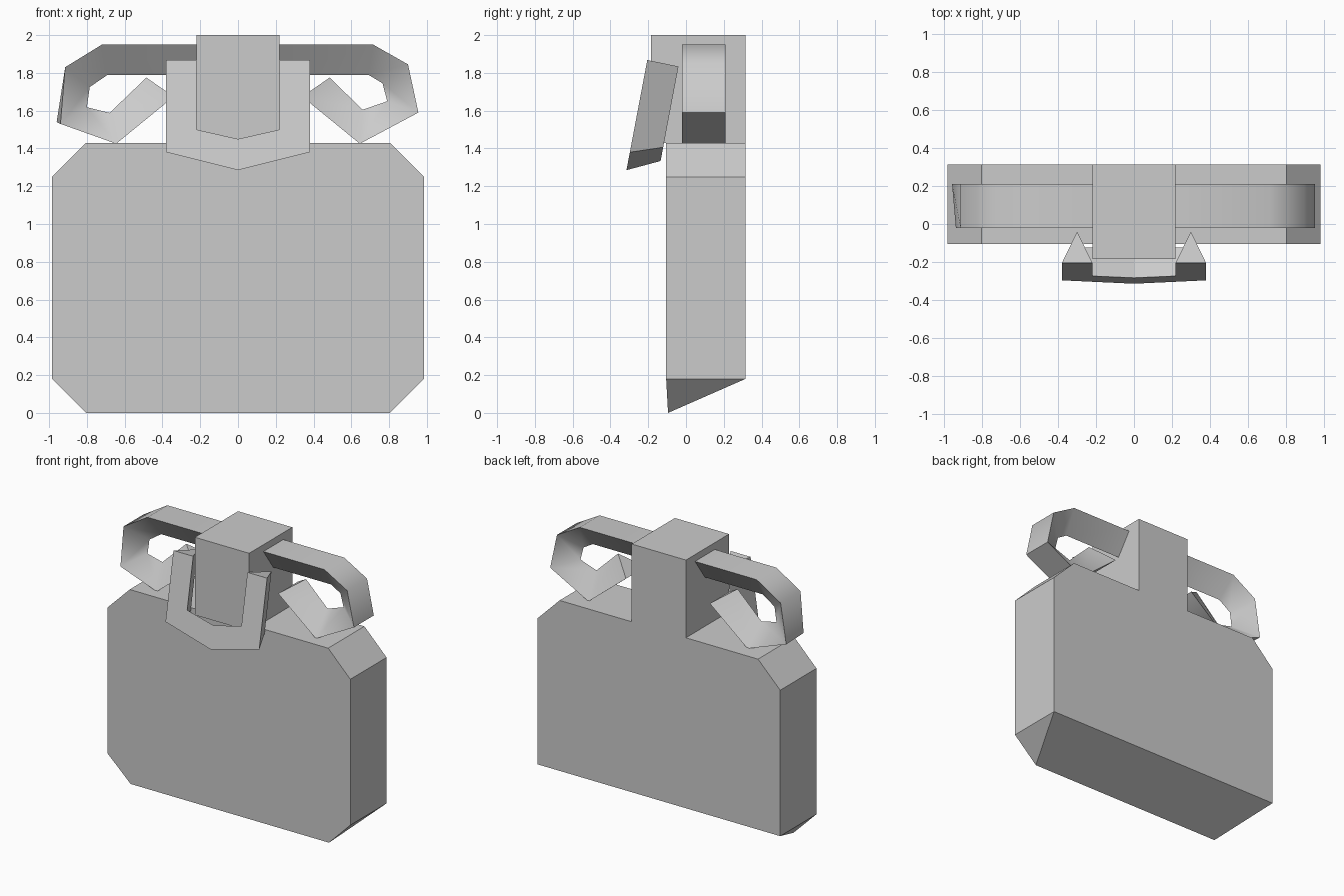
import bpy
import bmesh
import math
from mathutils import Vector

if "Cube" in bpy.data.objects:
    bpy.data.objects.remove(bpy.data.objects["Cube"])


def make_object(name, verts, faces, smooth=None):
    mesh = bpy.data.meshes.new(name)
    mesh.from_pydata(verts, [], faces)
    bm = bmesh.new()
    bm.from_mesh(mesh)
    bmesh.ops.recalc_face_normals(bm, faces=bm.faces)
    bm.to_mesh(mesh)
    bm.free()
    obj = bpy.data.objects.new(name, mesh)
    bpy.context.collection.objects.link(obj)
    if smooth:
        bpy.ops.object.select_all(action='DESELECT')
        obj.select_set(True)
        bpy.context.view_layer.objects.active = obj
        bpy.ops.object.shade_smooth_by_angle(angle=math.radians(smooth))
    return obj


def triangular_bar(name, sections, smooth=None):
    """Skin a list of three-point cross-sections and cap both ends."""
    n = len(sections)
    verts = [p for s in sections for p in s]
    faces = [(0, 1, 2), (3 * n - 3, 3 * n - 2, 3 * n - 1)]
    for i in range(n - 1):
        for k in range(3):
            a, b = 3 * i + k, 3 * i + (k + 1) % 3
            faces.append((a, b, b + 3, a + 3))
    return make_object(name, verts, faces, smooth)


# Body: chamfered slab whose underside slopes up towards the back
front = [(-.805, -.095, 0), (.805, -.095, 0), (.985, -.105, .18), (.985, -.105, 1.25),
         (.805, -.105, 1.43), (-.805, -.105, 1.43), (-.985, -.105, 1.25), (-.985, -.105, .18)]
back = [(x, .315, z) for x, y, z in front[2:]]
make_object("body", front + back, [
    tuple(range(8)), tuple(range(8, 14)),
    (2, 3, 9, 8), (3, 4, 10, 9), (4, 5, 11, 10), (5, 6, 12, 11), (6, 7, 13, 12),
    (1, 2, 8), (0, 7, 13), (0, 1, 8, 13)])

# Clasp block, flush with the back of the body
block = [(x, y, z) for z in (1.43, 2) for x, y in
         ((-.22, -.185), (.22, -.185), (.22, .315), (-.22, .315))]
make_object("clasp_block", block, [(0, 1, 2, 3), (4, 5, 6, 7), (0, 1, 5, 4),
                                   (1, 2, 6, 5), (2, 3, 7, 6), (3, 0, 4, 7)])

# Clasp loop: tilted U of triangular section, its ridge towards the back
ridge = Vector((0, .165, -.034))


def on_tilt(x, z):
    return Vector((x, -.205 - (1.868 - z) * .189, z))


loop = []
for outer, inner in [((-.38, 1.868), (-.22, 1.868)), ((-.38, 1.38), (-.22, 1.5)),
                     ((0, 1.285), (0, 1.45)),
                     ((.38, 1.38), (.22, 1.5)), ((.38, 1.868), (.22, 1.868))]:
    a, b = on_tilt(*outer), on_tilt(*inner)
    loop.append((a, b, (a + b) / 2 + ridge))
triangular_bar("clasp_loop", loop)

# Handles: curled bars, flat band outside and ridge inside
Y0, Y1 = -.02, .21
right = [((.22, 1.95), (.22, 1.79)), ((.715, 1.95), (.69, 1.79)), ((.9, 1.845), (.765, 1.745)),
         ((.955, 1.59), (.79, 1.65)), ((.645, 1.425), (.66, 1.605)), ((.34, 1.674), (.485, 1.775))]
left = [((-.22, 1.95), (-.22, 1.79)), ((-.72, 1.95), (-.69, 1.79)), ((-.915, 1.83), (-.785, 1.725)),
        ((-.95, 1.535), (-.8, 1.618)), ((-.645, 1.425), (-.68, 1.588)), ((-.34, 1.674), (-.485, 1.775))]
for name, path, twist in (("right_handle", right, 0), ("left_handle", left, .01)):
    sections = []
    for i, ((ox, oz), (ix, iz)) in enumerate(path):
        t = twist if i == 3 else 0
        sections.append(((ox + t, Y0, oz - t / 2), (ox - t, Y1, oz + t / 2), (ix, (Y0 + Y1) / 2, iz)))
    triangular_bar(name, sections, smooth=60)
